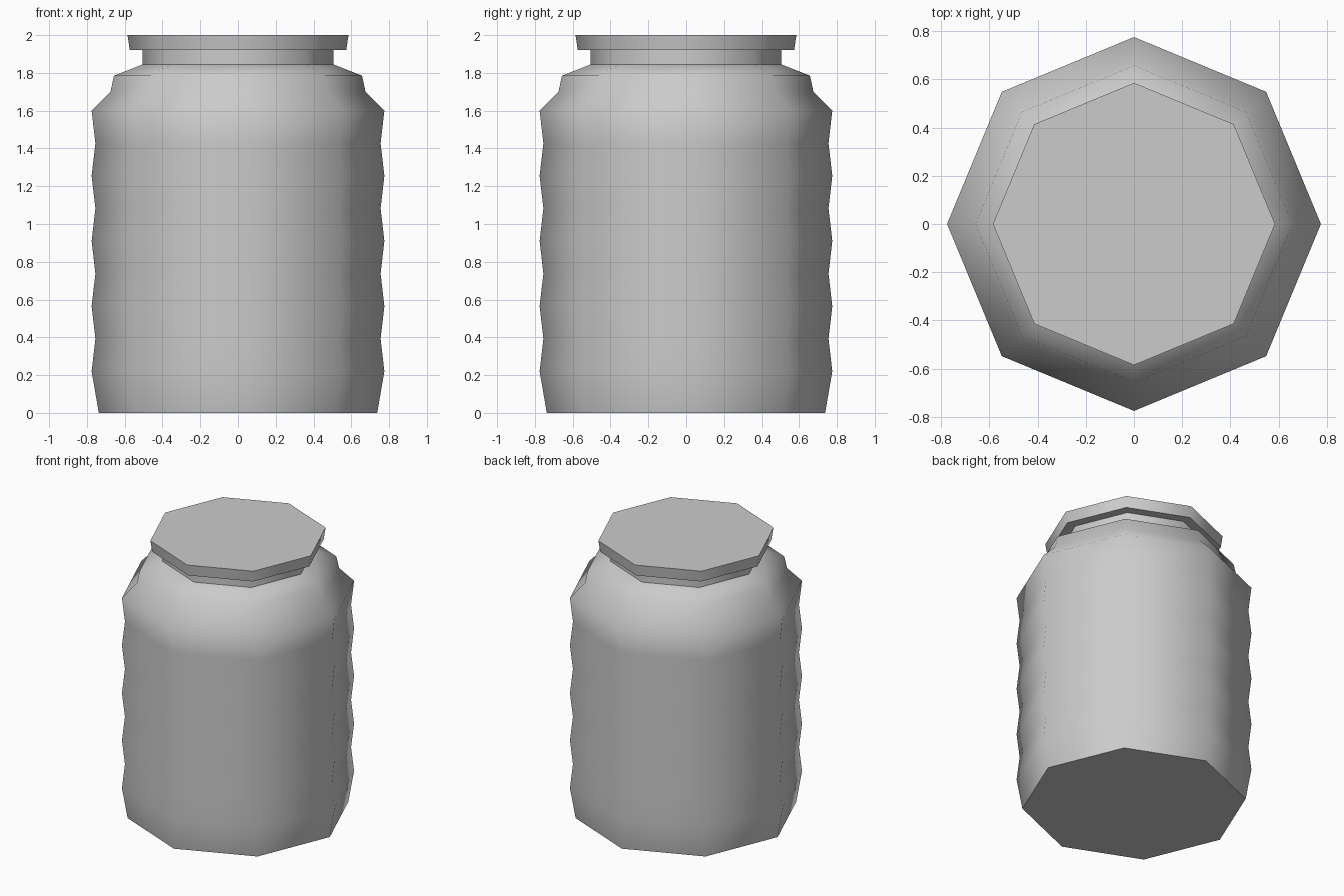
import bpy, bmesh
from math import cos, sin, pi, radians

if "Cube" in bpy.data.objects:
    bpy.data.objects.remove(bpy.data.objects["Cube"])

SIDES = 8


def revolve(name, profile, cap_top):
    """Eight-sided turned solid from (radius, height) points."""
    bm = bmesh.new()
    rings = [[bm.verts.new((r * cos(2 * pi * i / SIDES), r * sin(2 * pi * i / SIDES), z))
              for i in range(SIDES)] for r, z in profile]
    for low, high in zip(rings, rings[1:]):
        for i in range(SIDES):
            j = (i + 1) % SIDES
            bm.faces.new((low[i], low[j], high[j], high[i]))
    bm.faces.new(rings[0][::-1])
    if cap_top:
        bm.faces.new(rings[-1])
    mesh = bpy.data.meshes.new(name)
    bm.to_mesh(mesh)
    bm.free()
    obj = bpy.data.objects.new(name, mesh)
    bpy.context.collection.objects.link(obj)
    bpy.ops.object.select_all(action='DESELECT')
    obj.select_set(True)
    bpy.context.view_layer.objects.active = obj
    bpy.ops.object.shade_smooth_by_angle(angle=radians(60))
    return obj


# Jar: base, ribbed wall, stepped shoulder and straight neck
ribs = [(0.775 if k % 2 == 0 else 0.755, 0.22 + 0.1725 * k) for k in range(9)]
shoulder = [(0.675, 1.70), (0.657, 1.785), (0.505, 1.845), (0.505, 1.92)]
revolve("jar", [(0.737, 0.0)] + ribs + shoulder, cap_top=False)

# Lid: slightly flared flat cap
revolve("lid", [(0.573, 1.92), (0.585, 2.0)], cap_top=True)
